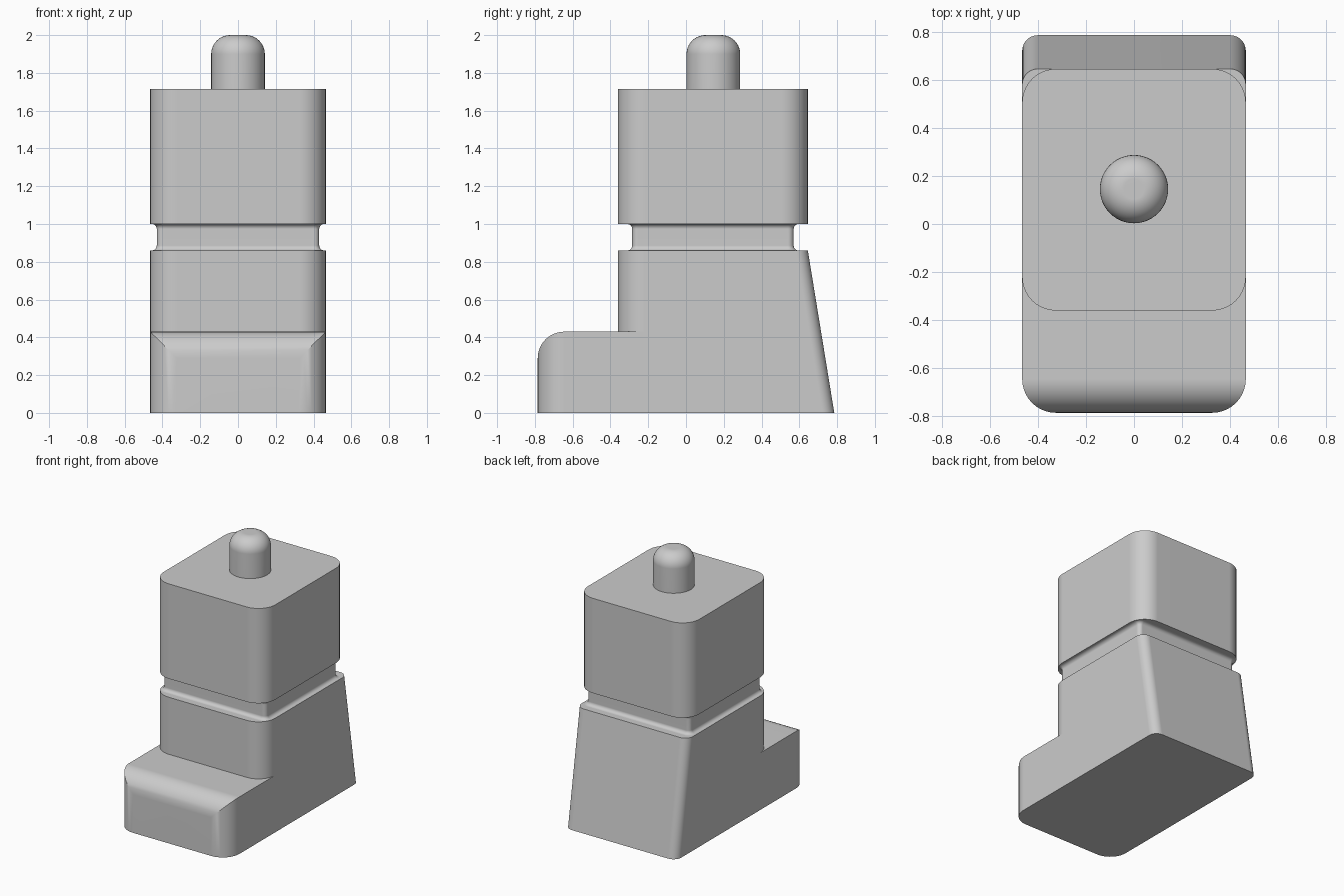
import bpy
import bmesh
from math import sin, cos, pi, radians

if "Cube" in bpy.data.objects:
    bpy.data.objects.remove(bpy.data.objects["Cube"], do_unlink=True)

grey = bpy.data.materials.new("plain_grey")
grey.use_nodes = True
grey.diffuse_color = (0.6, 0.6, 0.6, 1)
grey.node_tree.nodes["Principled BSDF"].inputs["Base Color"].default_value = (0.6, 0.6, 0.6, 1)

STEPS = 10          # segments per quarter round
HALF = 0.465        # half width of the body
FRONT, BACK = -0.36, 0.645
TOE, HEEL = -0.785, 0.785
ROUND = 0.14


def arc(cx, cy, r, start):
    """Quarter circle, counter-clockwise from a start angle in degrees."""
    return [(cx + r * cos(radians(start) + pi / 2 * i / STEPS),
             cy + r * sin(radians(start) + pi / 2 * i / STEPS)) for i in range(STEPS + 1)]


def ring(z, half, front, back, rf, rb):
    """Rounded rectangle at height z with separate front and back radii."""
    pts = (arc(half - rb, back - rb, rb, 0) + arc(rb - half, back - rb, rb, 90)
           + arc(rf - half, front + rf, rf, 180) + arc(half - rf, front + rf, rf, 270))
    return [(x, y, z) for x, y in pts]


def loft(name, rings):
    """Closed solid through equal-length rings."""
    bm = bmesh.new()
    loops = [[bm.verts.new(p) for p in r] for r in rings]
    n = len(loops[0])
    for a, b in zip(loops, loops[1:]):
        for i in range(n):
            j = (i + 1) % n
            bm.faces.new((a[i], a[j], b[j], b[i]))
    bm.faces.new(loops[0][::-1])
    bm.faces.new(loops[-1])
    bmesh.ops.recalc_face_normals(bm, faces=bm.faces)
    mesh = bpy.data.meshes.new(name)
    bm.to_mesh(mesh)
    bm.free()
    obj = bpy.data.objects.new(name, mesh)
    bpy.context.collection.objects.link(obj)
    mesh.materials.append(grey)
    return obj


def activate(obj):
    bpy.ops.object.select_all(action='DESELECT')
    obj.select_set(True)
    bpy.context.view_layer.objects.active = obj


def combine(obj, other, operation):
    """Apply a boolean and discard the second solid."""
    mod = obj.modifiers.new("combine", 'BOOLEAN')
    mod.operation, mod.solver, mod.object = operation, 'EXACT', other
    activate(obj)
    bpy.ops.object.modifier_apply(modifier=mod.name)
    bpy.data.objects.remove(other, do_unlink=True)


def smooth(obj):
    activate(obj)
    bpy.ops.object.shade_smooth_by_angle(angle=radians(30))
    mod = obj.modifiers.new("flat_faces", 'WEIGHTED_NORMAL')
    mod.keep_sharp = True


# Foot: side profile with a rounded toe, trimmed by the rounded plan
foot_top, foot_end = 0.43, 0.1
side = [(foot_end, 0), (foot_end, foot_top)]
side += arc(TOE + ROUND, foot_top - ROUND, ROUND, 90) + [(TOE, 0)]
foot = loft("foot", [[(x, y, z) for y, z in side] for x in (-0.6, 0.6)])
plan = loft("foot_plan", [ring(z, HALF, TOE, 0.4, ROUND, ROUND) for z in (-0.1, 0.6)])
combine(foot, plan, 'INTERSECT')

# Base: column with a sloping back, joined to the foot
base = loft("base", [ring(0, HALF, FRONT, HEEL, ROUND, 0.065),
                     ring(0.86, HALF, FRONT, BACK, ROUND, 0.065)])
combine(base, foot, 'UNION')
smooth(base)

# Neck: narrower band with small coves where it meets the blocks
COVE = 0.026
lower = [(0.86 + COVE * (1 - cos(pi / 2 * i / 6)), COVE * (1 - sin(pi / 2 * i / 6)))
         for i in range(7)]
upper = [(1.86 - z, e) for z, e in reversed(lower)]
neck = loft("neck", [ring(z, 0.43 + e, -0.285 - e, 0.57 + e, 0.03 + e, 0.03 + e)
                     for z, e in lower + upper])
smooth(neck)

# Upper block
block = loft("upper_block", [ring(z, HALF, FRONT, BACK, ROUND, ROUND) for z in (1.0, 1.715)])
smooth(block)

# Pin: round peg with a softened top
PIN, DOME, SIDES = 0.142, 0.1, 48
outline = [(PIN, 1.7)] + arc(PIN - DOME, 2 - DOME, DOME, 0)
pin = loft("top_pin", [[(r * cos(2 * pi * i / SIDES), 0.145 + r * sin(2 * pi * i / SIDES), z)
                        for i in range(SIDES)] for r, z in outline])
smooth(pin)
